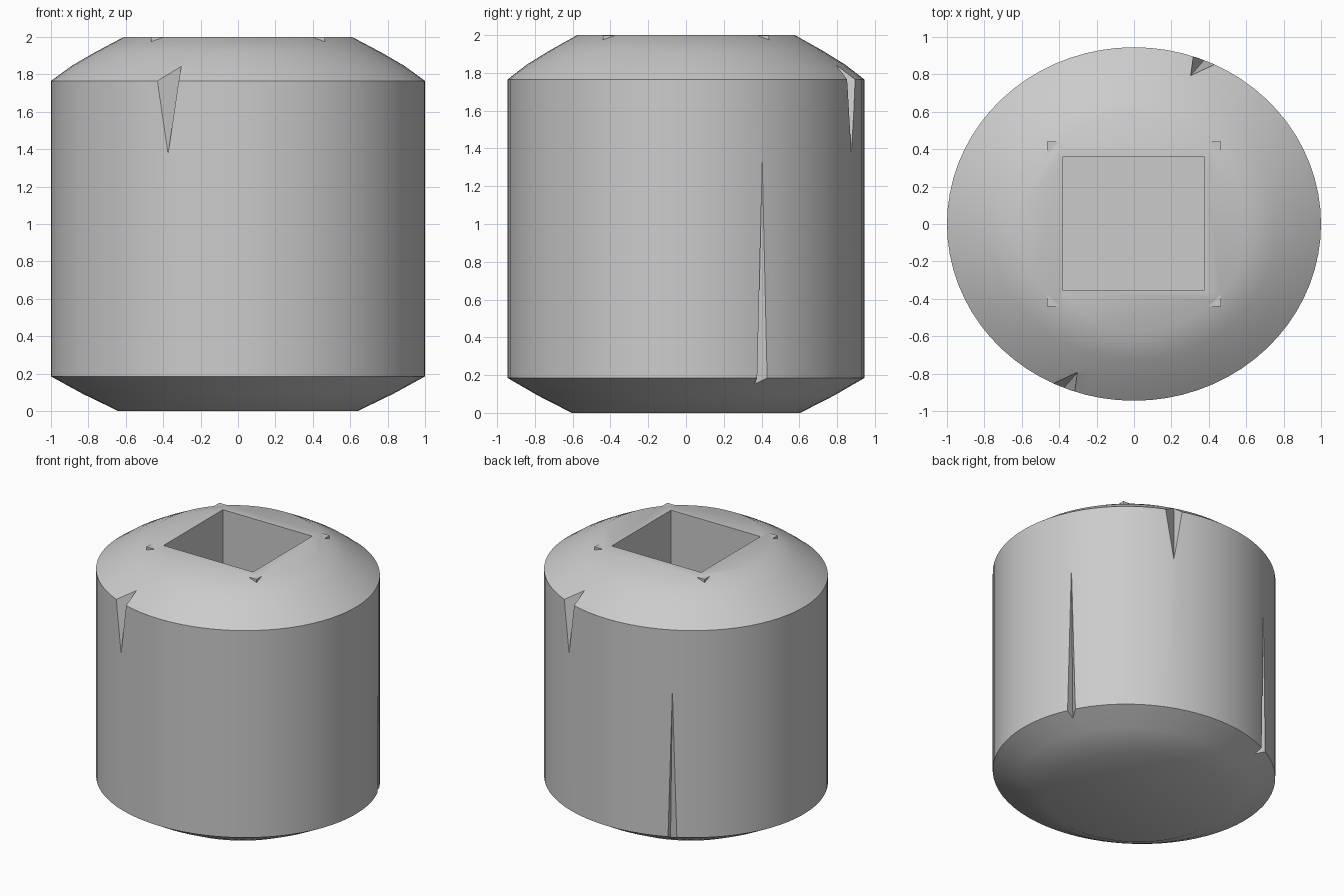
import bpy, bmesh
from math import sin, cos, pi, radians
from mathutils import Vector

cube = bpy.data.objects.get("Cube")
if cube:
    bpy.data.objects.remove(cube, do_unlink=True)

RX, RY = 1.0, 0.945
SEGMENTS = 72

grey = bpy.data.materials.new("plain grey")
grey.use_nodes = True
colour = (0.6, 0.6, 0.6, 1)
grey.diffuse_color = colour
grey.node_tree.nodes["Principled BSDF"].inputs["Base Color"].default_value = colour


def make_object(name, bm):
    bmesh.ops.recalc_face_normals(bm, faces=bm.faces)
    mesh = bpy.data.meshes.new(name)
    bm.to_mesh(mesh)
    bm.free()
    mesh.materials.append(grey)
    obj = bpy.data.objects.new(name, mesh)
    bpy.context.collection.objects.link(obj)
    return obj


def box(name, low, high):
    bm = bmesh.new()
    bmesh.ops.create_cube(bm, size=1)
    low, high = Vector(low), Vector(high)
    for v in bm.verts:
        v.co = (low + high) / 2 + v.co * (high - low)
    return make_object(name, bm)


def rim(angle, scale, z):
    return Vector((RX * cos(angle) * scale, RY * sin(angle) * scale, z))


def crack(name, degrees, tip_z, edge_z, half_width, depth, skew):
    """Tapered wedge: sharp tip on the wall, widest where it breaks the rim."""
    a = radians(degrees)
    tip = rim(a, 1.0, tip_z)
    inner = rim(a + skew, 1 - depth, edge_z)
    sides = [rim(a + s * half_width, 1.0, edge_z) for s in (-1, 1)]
    sides = [inner + (p - inner) * 1.6 for p in sides]
    bm = bmesh.new()
    t = bm.verts.new(tip)
    # carry the wedge on past the rim so it opens through the bevel
    base = [bm.verts.new(tip + (p - tip) * 1.4) for p in [inner] + sides]
    bm.faces.new(base)
    for i in range(3):
        bm.faces.new((t, base[i], base[(i + 1) % 3]))
    return make_object(name, bm)


# Barrel body: oval rings from the bottom cap to the top cap
profile = [(0.64, 0.0), (0.83, 0.092), (1.0, 0.185),
           (1.0, 1.765), (0.89, 1.845), (0.77, 1.915), (0.61, 2.0)]
bm = bmesh.new()
rings = [[bm.verts.new(rim(2 * pi * i / SEGMENTS, r, z)) for i in range(SEGMENTS)]
         for r, z in profile]
for lower, upper in zip(rings, rings[1:]):
    for i in range(SEGMENTS):
        j = (i + 1) % SEGMENTS
        bm.faces.new((lower[i], lower[j], upper[j], upper[i]))
bm.faces.new(rings[0])
bm.faces.new(rings[-1])
body = make_object("barrel_body", bm)

# Square socket in the top and the four splits in the wall
cutters = [
    box("socket_cutter", (-0.38, -0.355, 1.0), (0.375, 0.36, 2.2)),
    crack("front_crack_cutter", 248, 1.37, 1.81, 0.068, 0.1, 0.035),
    crack("back_crack_cutter", 68, 1.37, 1.81, 0.068, 0.1, 0.035),
    crack("left_crack_cutter", 25.3, 1.33, 0.16, 0.032, 0.06, -0.02),
    crack("rear_crack_cutter", 118, 1.33, 0.16, 0.032, 0.06, -0.02),
]
for cutter in cutters:
    mod = body.modifiers.new("cut", 'BOOLEAN')
    mod.operation = 'DIFFERENCE'
    mod.solver = 'EXACT'
    mod.object = cutter

bpy.ops.object.select_all(action='DESELECT')
body.select_set(True)
bpy.context.view_layer.objects.active = body
for mod in list(body.modifiers):
    bpy.ops.object.modifier_apply(modifier=mod.name)
for cutter in cutters:
    bpy.data.objects.remove(cutter, do_unlink=True)
bpy.ops.object.shade_smooth_by_angle(angle=radians(38))

# Corners of the square plate poking out of the sloping shoulder
for sx, side in ((-1, "right"), (1, "left")):
    for sy, end in ((-1, "front"), (1, "back")):
        xs = sorted((sx * 0.40, sx * 0.465))
        ys = sorted((sy * 0.38, sy * 0.44))
        box(f"plate_corner_{end}_{side}", (xs[0], ys[0], 1.9), (xs[1], ys[1], 1.999))
